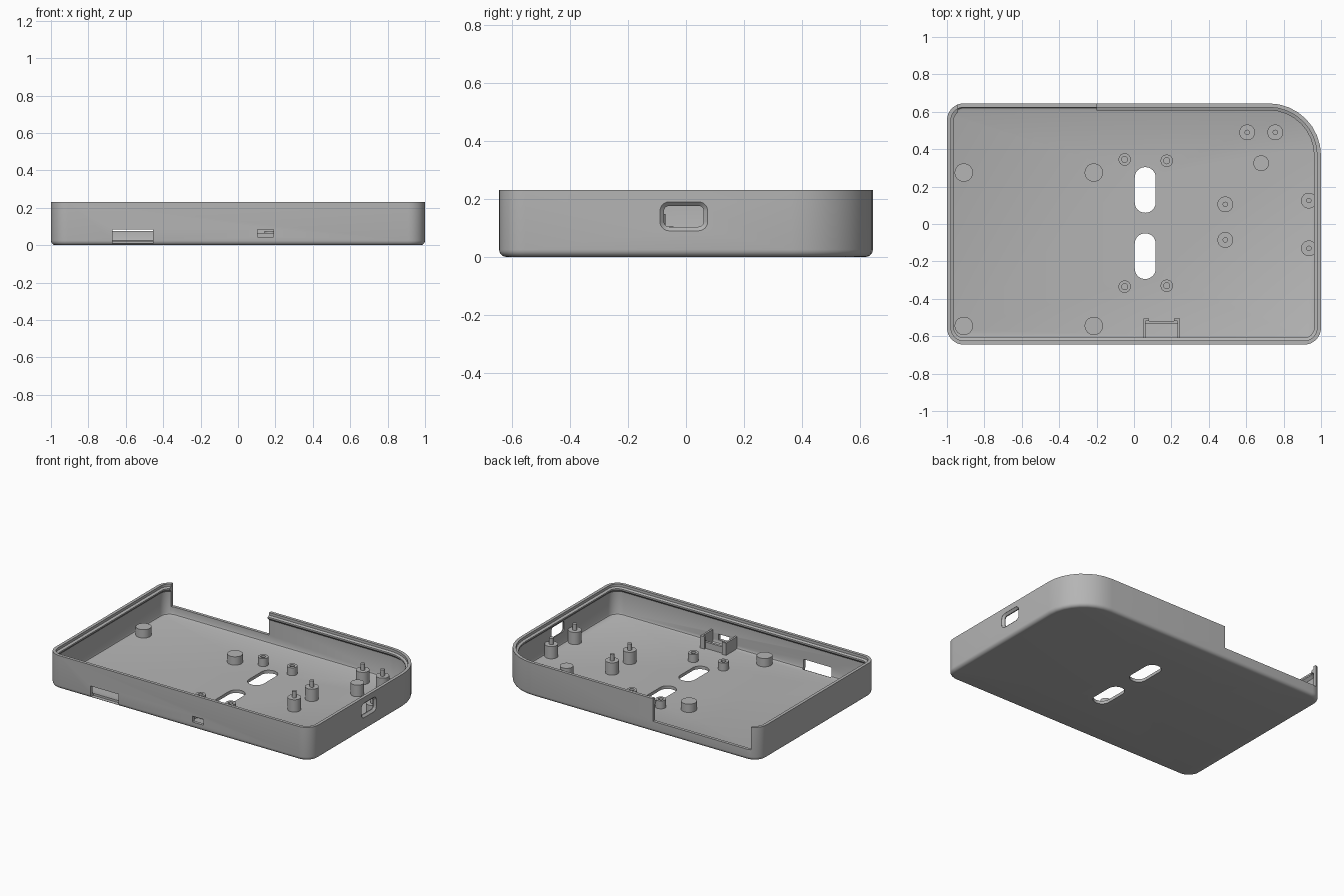
import bpy, bmesh, math
from mathutils import Matrix, Vector

cube = bpy.data.objects.get("Cube")
if cube:
    bpy.data.objects.remove(cube, do_unlink=True)

grey = bpy.data.materials.new("plain_grey")
grey.use_nodes = True
COLOR = (0.46, 0.46, 0.46, 1)
grey.diffuse_color = COLOR
grey.node_tree.nodes["Principled BSDF"].inputs["Base Color"].default_value = COLOR

FLOOR = 0.021
WALL = 0.021


def outline(hw, hh, radii, inset, n=8):
    """Rounded rectangle; radii run from the +x +y corner counter-clockwise."""
    signs = ((1, 1), (-1, 1), (-1, -1), (1, -1))
    points = []
    for k, ((sx, sy), r) in enumerate(zip(signs, radii)):
        for i in range(n + 1):
            a = (k + i / n) * math.pi / 2
            points.append((sx * (hw - r) + (r - inset) * math.cos(a),
                           sy * (hh - r) + (r - inset) * math.sin(a)))
    return points


def loft(name, hw, hh, radii, rings, matrix):
    """Solid through rounded rectangles given as (inset, height) rings."""
    bm = bmesh.new()
    loops = [[bm.verts.new((x, y, z)) for x, y in outline(hw, hh, radii, d)]
             for d, z in rings]
    for low, high in zip(loops, loops[1:]):
        for i in range(len(low)):
            j = (i + 1) % len(low)
            bm.faces.new((low[i], low[j], high[j], high[i]))
    bm.faces.new(loops[0][::-1])
    bm.faces.new(loops[-1])
    bmesh.ops.remove_doubles(bm, verts=bm.verts, dist=1e-5)
    bmesh.ops.recalc_face_normals(bm, faces=bm.faces)
    return finish(name, bm, matrix)


def box(name, x0, x1, y0, y1, z0, z1):
    bm = bmesh.new()
    bmesh.ops.create_cube(bm, size=1)
    for v in bm.verts:
        v.co = Vector(((x0 + x1) / 2 + v.co.x * (x1 - x0),
                       (y0 + y1) / 2 + v.co.y * (y1 - y0),
                       (z0 + z1) / 2 + v.co.z * (z1 - z0)))
    return finish(name, bm, Matrix())


def finish(name, bm, matrix):
    bm.transform(matrix)
    mesh = bpy.data.meshes.new(name)
    bm.to_mesh(mesh)
    bm.free()
    mesh.materials.append(grey)
    obj = bpy.data.objects.new(name, mesh)
    bpy.context.collection.objects.link(obj)
    return obj


def activate(obj):
    bpy.ops.object.select_all(action='DESELECT')
    obj.select_set(True)
    bpy.context.view_layer.objects.active = obj


def smooth(obj):
    activate(obj)
    bpy.ops.object.shade_smooth_by_angle(angle=math.radians(25))


def cut(obj, cutter):
    cutter.hide_render = True
    mod = obj.modifiers.new("cut", 'BOOLEAN')
    mod.operation = 'DIFFERENCE'
    mod.solver = 'EXACT'
    mod.object = cutter
    activate(obj)
    bpy.ops.object.modifier_apply(modifier=mod.name)
    bpy.data.objects.remove(cutter, do_unlink=True)


def post(name, x, y, radius, rings):
    smooth(loft(name, radius, radius, [radius] * 4, rings,
                Matrix.Translation((x, y, 0))))


# Tray shell: rounded bottom edge, thin wall, inward snap lip, filleted floor
R = 0.025
bottom = [(R - R * math.sin(a), R - R * math.cos(a))
          for a in (math.pi / 2 * i / 5 for i in range(6))]
wall = [(0, 0.23), (WALL, 0.23), (WALL, 0.212), (0.037, 0.206),
        (0.037, 0.196), (WALL, 0.18), (WALL, FLOOR + 0.014),
        (WALL + 0.004, FLOOR + 0.004), (WALL + 0.014, FLOOR)]
tray = loft("tray", 1, 0.645, (0.28, 0.09, 0.09, 0.09), bottom + wall, Matrix())

# Rear notch, front slot and front window
cut(tray, box("notch_cutter", -0.94, -0.2, 0.59, 0.7, 0.075, 0.3))
cut(tray, box("slot_cutter", -0.67, -0.455, -0.7, -0.612, 0.008, 0.085))
cut(tray, box("window_cutter", 0.105, 0.19, -0.7, -0.6, 0.045, 0.085))

# Pair of rounded floor slots
for y in (0.182, -0.172):
    cut(tray, loft("floor_slot_cutter", 0.056, 0.122, [0.055] * 4,
                   [(0, -0.1), (0, 0.1)], Matrix.Translation((0.06, y, 0))))

# Countersunk port in the side wall
to_side = Matrix(((0, 0, 1, 0), (1, 0, 0, -0.0075), (0, 1, 0, 0.14), (0, 0, 0, 1)))
cut(tray, loft("port_cutter", 0.0825, 0.05, [0.032] * 4,
               [(0.014, 0.93), (0.014, 0.986), (0, 0.999), (0, 1.05)], to_side))
smooth(tray)

# Plain support pads
BASE = FLOOR - 0.005
for x in (-0.91, -0.215):
    for y in (0.275, -0.545):
        post("support_pad", x, y, 0.049, [(0, BASE), (0, 0.078)])
post("tall_pad", 0.68, 0.325, 0.042, [(0, BASE), (0, 0.1)])

# Hollow screw posts
for x, y in ((-0.05, 0.345), (0.175, 0.338), (-0.05, -0.335), (0.175, -0.33)):
    post("screw_post", x, y, 0.033,
         [(0, BASE), (0, 0.075), (0.017, 0.075), (0.017, FLOOR + 0.01)])

# Stepped posts with locating pins
for x, y in ((0.605, 0.49), (0.755, 0.49), (0.488, 0.105),
             (0.488, -0.085), (0.935, 0.125), (0.935, -0.13)):
    post("pin_post", x, y, 0.042,
         [(0, BASE), (0, 0.105), (0.028, 0.105), (0.028, 0.148)])

# Switch bracket behind the front window
box("bracket_bar", 0.055, 0.24, -0.535, -0.518, BASE, 0.065)
for side in (-1, 1):
    def span(a, b):
        return sorted((0.1475 + side * a, 0.1475 + side * b))
    box("bracket_arm", *span(0.085, 0.098), -0.626, -0.505, BASE, 0.105)
    box("bracket_hook", *span(0.066, 0.098), -0.518, -0.505, BASE, 0.105)
